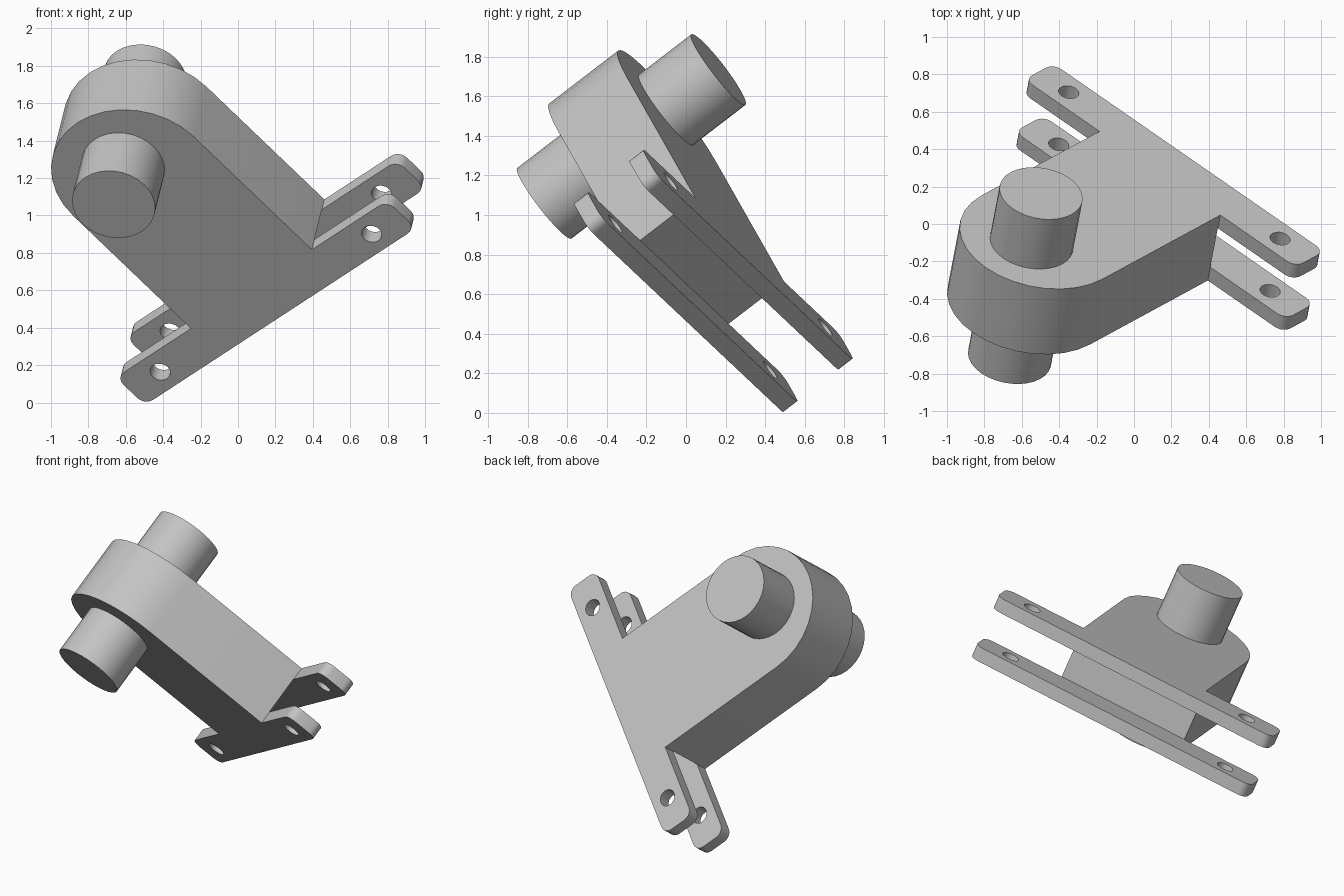
import bpy, bmesh
from math import pi, cos, sin, radians
from mathutils import Matrix, Vector

cube = bpy.data.objects.get("Cube")
if cube:
    bpy.data.objects.remove(cube, do_unlink=True)

# Tilted frame: x along the feet, y up the arm, z through the thickness
along = Vector((0.7244, -0.5016, 0.4727)).normalized()
through = Vector((0.15, 0.784, 0.602))
through = (through - along * through.dot(along)).normalized()
up = along.cross(through)
FRAME = Matrix((along, up, -through)).transposed().to_4x4()
FRAME.translation = Vector((-0.581, -0.276, 1.397))

HALF_W, HALF_T, PLATE = 0.446, 0.223, 0.09
ARC_Y, STEP_Y, FOOT_Y = -0.083, -1.02, -1.25
FOOT_X, HOLE_X, FILLET = 1.0, 0.78, 0.06

grey = bpy.data.materials.new("light grey")
grey.use_nodes = True
grey.diffuse_color = (0.55, 0.55, 0.55, 1)
grey.node_tree.nodes["Principled BSDF"].inputs["Base Color"].default_value = (0.55, 0.55, 0.55, 1)


def arc(cx, cy, r, start, end, steps):
    return [(cx + r * cos(start + (end - start) * i / steps),
             cy + r * sin(start + (end - start) * i / steps)) for i in range(steps + 1)]


def prism(name, outline, half):
    """Extrude a closed outline symmetrically through the thickness."""
    bm = bmesh.new()
    face = bm.faces.new([bm.verts.new((x, y, -half)) for x, y in outline])
    new = bmesh.ops.extrude_face_region(bm, geom=[face])["geom"]
    bmesh.ops.translate(bm, vec=(0, 0, 2 * half),
                        verts=[v for v in new if isinstance(v, bmesh.types.BMVert)])
    bmesh.ops.recalc_face_normals(bm, faces=bm.faces)
    mesh = bpy.data.meshes.new(name)
    bm.to_mesh(mesh)
    bm.free()
    mesh.materials.append(grey)
    ob = bpy.data.objects.new(name, mesh)
    bpy.context.collection.objects.link(ob)
    ob.matrix_world = FRAME
    return ob


def disc(cx, cy, r, steps):
    return arc(cx, cy, r, 0, 2 * pi, steps)[:-1]


# Bracket outline: round head, straight arm, feet with rounded corners
right_foot = (arc(FOOT_X - FILLET, FOOT_Y + FILLET, FILLET, -pi / 2, 0, 5)
              + arc(FOOT_X - FILLET, STEP_Y - FILLET, FILLET, 0, pi / 2, 5)
              + [(HALF_W, STEP_Y)])
left_foot = [(-x, y) for x, y in reversed(right_foot)]
bracket = prism("bracket", right_foot + arc(0, ARC_Y, HALF_W, 0, pi, 16) + left_foot, HALF_T)

# Cutters: slot between the two plates, and the bolt holes
slot_top = STEP_Y + 0.001
cutters = [prism("slot_cutter", [(-1.2, -1.5), (1.2, -1.5), (1.2, slot_top), (-1.2, slot_top)],
                 HALF_T - PLATE)]
for side in (-1, 1):
    cutters.append(prism("hole_cutter", disc(side * HOLE_X, (STEP_Y + FOOT_Y) / 2, 0.055, 24), 0.4))

# Shaft through the head
shaft = prism("shaft", disc(0, 0, 0.225, 32), 0.561)

bpy.context.view_layer.update()
bpy.context.view_layer.objects.active = bracket
for cutter in cutters:
    cutter.hide_render = True
    mod = bracket.modifiers.new("cut", 'BOOLEAN')
    mod.operation = 'DIFFERENCE'
    mod.solver = 'EXACT'
    mod.object = cutter
    bpy.ops.object.modifier_apply(modifier=mod.name)
    bpy.data.objects.remove(cutter, do_unlink=True)

bpy.ops.object.select_all(action='DESELECT')
for ob in (bracket, shaft):
    ob.select_set(True)
bpy.ops.object.shade_smooth_by_angle(angle=radians(30))
